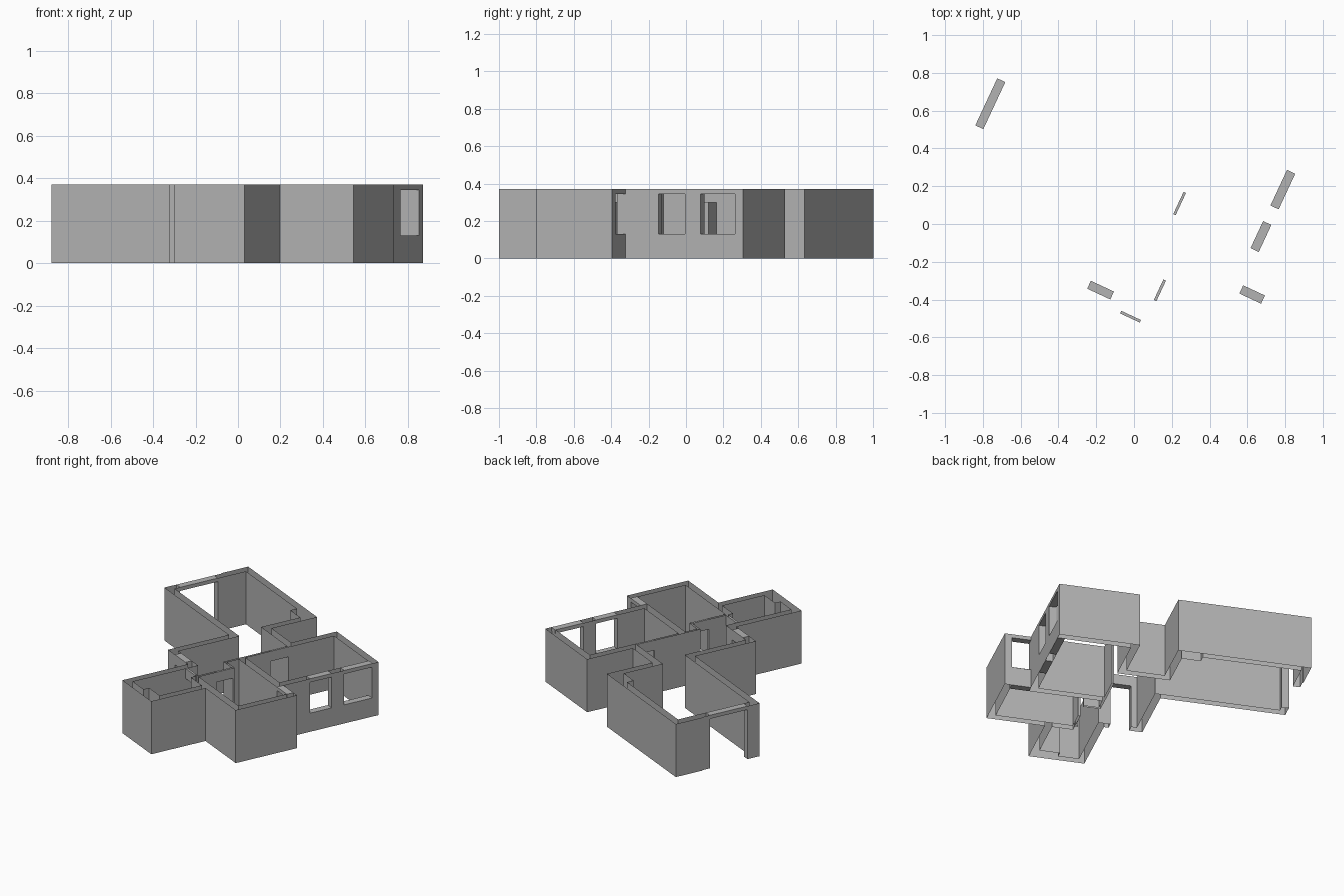
import bpy, bmesh, math
from mathutils import Matrix

old = bpy.data.objects.get("Cube")
if old:
    bpy.data.objects.remove(old, do_unlink=True)

HEIGHT = 0.37
WINDOW = (0.13, 0.345)
DOOR_TOP = 0.30
TURN = Matrix.Rotation(math.radians(-25), 4, 'Z')

plaster = bpy.data.materials.new("wall_grey")
plaster.use_nodes = True
grey = (0.45, 0.45, 0.45, 1)
plaster.diffuse_color = grey
plaster.node_tree.nodes["Principled BSDF"].inputs["Base Color"].default_value = grey


def finish(name, bm):
    """Turn the plan to its final heading and store it as an object."""
    bm.transform(TURN)
    mesh = bpy.data.meshes.new(name)
    bm.to_mesh(mesh)
    bm.free()
    mesh.materials.append(plaster)
    obj = bpy.data.objects.new(name, mesh)
    bpy.context.collection.objects.link(obj)


def wall_shell(name, rects):
    """Open-topped vertical shell around the union of plan rectangles."""
    us = sorted({u for r in rects for u in r[:2]})
    vs = sorted({v for r in rects for v in r[2:]})

    def solid(i, j):
        if not (0 <= i < len(us) - 1 and 0 <= j < len(vs) - 1):
            return False
        cu, cv = (us[i] + us[i + 1]) / 2, (vs[j] + vs[j + 1]) / 2
        return any(a < cu < b and c < cv < d for a, b, c, d in rects)

    bm = bmesh.new()
    for i in range(len(us) - 1):
        for j in range(len(vs) - 1):
            if not solid(i, j):
                continue
            a, b, c, d = us[i], us[i + 1], vs[j], vs[j + 1]
            sides = (((i, j - 1), (a, c), (b, c)), ((i + 1, j), (b, c), (b, d)),
                     ((i, j + 1), (b, d), (a, d)), ((i - 1, j), (a, d), (a, c)))
            for cell, p, q in sides:
                if not solid(*cell):
                    bm.faces.new([bm.verts.new((*p, 0)), bm.verts.new((*q, 0)),
                                  bm.verts.new((*q, HEIGHT)), bm.verts.new((*p, HEIGHT))])
    bmesh.ops.remove_doubles(bm, verts=bm.verts, dist=1e-5)
    bmesh.ops.dissolve_limit(bm, angle_limit=0.01, verts=bm.verts, edges=bm.edges)
    finish(name, bm)


def block(name, rect, z0, z1):
    a, b, c, d = rect
    bm = bmesh.new()
    size = Matrix.Diagonal((b - a, d - c, z1 - z0, 1))
    place = Matrix.Translation(((a + b) / 2, (c + d) / 2, (z0 + z1) / 2))
    bmesh.ops.create_cube(bm, size=1, matrix=place @ size)
    finish(name, bm)


# Wall runs as plan rectangles (u0, u1, v0, v1), broken at the openings
wall_shell("walls", [
    # large left room, with a column in its far corner
    (-0.982, -0.118, 0.03, 0.077),
    (-0.982, -0.935, 0.03, 0.118),
    (-0.982, -0.935, 0.393, 0.645),
    (-0.988, -0.935, 0.45, 0.645),
    (-0.982, -0.118, 0.598, 0.645),
    (-0.165, -0.118, 0.265, 0.645),
    (-0.29, -0.118, 0.55, 0.645),
    # hall
    (-0.165, -0.118, -0.415, 0.077),
    (-0.165, -0.08, -0.415, -0.369),
    (0.055, 0.133, -0.415, -0.369),
    (-0.118, 0.18, 0.265, 0.312),
    # right room
    (0.133, 0.18, 0.265, 0.645),
    (0.133, 0.661, 0.598, 0.645),
    (0.613, 0.661, 0.602, 0.645),
    (0.613, 0.661, 0.303, 0.394),
    (0.613, 0.661, -0.098, 0.145),
    (0.166, 0.18, -0.2, 0.135),
    (0.166, 0.28, -0.2, -0.186),
    (0.166, 0.661, -0.098, -0.05),
    # front right room
    (0.788, 0.832, -0.098, -0.05),
    (0.785, 0.832, -0.497, -0.05),
    (0.265, 0.832, -0.497, -0.45),
    (0.265, 0.28, -0.46, -0.32),
    # front room, with a column in its corner
    (0.248, 0.28, -0.46, -0.445),
    (0.086, 0.133, -0.893, -0.369),
    (0.086, 0.45, -0.893, -0.846),
    (0.403, 0.45, -0.893, -0.45),
    (0.27, 0.45, -0.893, -0.805),
])

# Windows: a sill block below and a lintel above
windows = {
    "side_window_back": (0.613, 0.661, 0.394, 0.602),
    "side_window_front": (0.613, 0.661, 0.145, 0.303),
    "corner_window": (0.661, 0.788, -0.098, -0.05),
}
for name, rect in windows.items():
    block(name + "_sill", rect, 0, WINDOW[0])
    block(name + "_lintel", rect, WINDOW[1], HEIGHT)

# Doorways: a lintel only
doors = {
    "wide_door": ((-0.982, -0.935, 0.118, 0.393), WINDOW[1]),
    "entrance_door": ((-0.08, 0.055, -0.415, -0.369), DOOR_TOP),
    "right_room_door": ((0.166, 0.18, 0.135, 0.265), DOOR_TOP),
    "front_right_room_door": ((0.265, 0.28, -0.32, -0.2), DOOR_TOP),
    "front_room_door": ((0.133, 0.248, -0.46, -0.445), DOOR_TOP),
}
for name, (rect, top) in doors.items():
    block(name + "_lintel", rect, top, HEIGHT)
